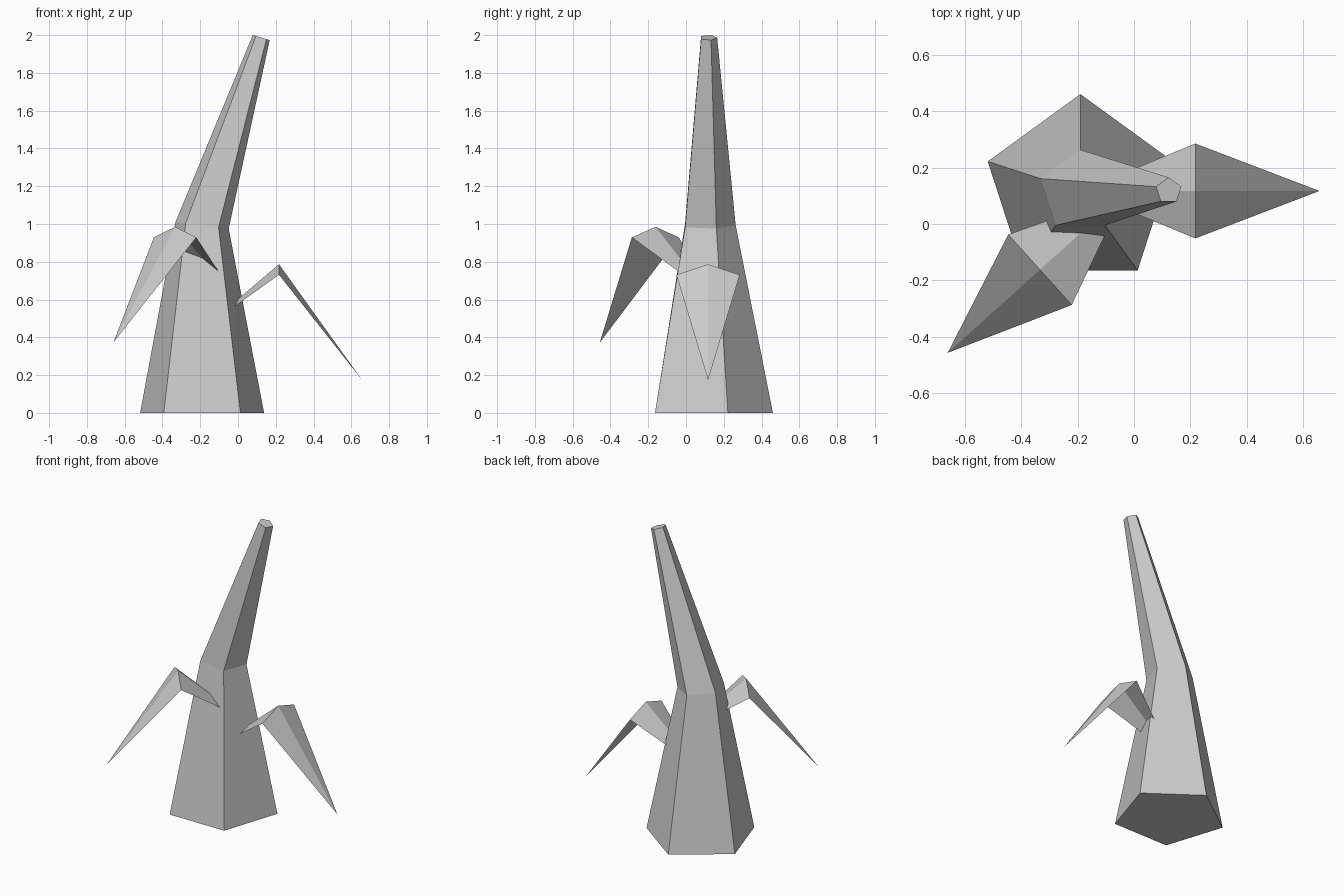
import bpy, math
from mathutils import Matrix, Vector

if "Cube" in bpy.data.objects:
    bpy.data.objects.remove(bpy.data.objects["Cube"])


def make_object(name, verts, faces):
    mesh = bpy.data.meshes.new(name)
    mesh.from_pydata(verts, [], faces)
    mesh.update()
    obj = bpy.data.objects.new(name, mesh)
    bpy.context.collection.objects.link(obj)
    return obj


# Five-sided bent trunk: (centre x, y, z, radius, tilt slope along x)
SIDES = 5
rings = [(-0.19, 0.115, 0.0, 0.345, 0.0),
         (-0.19, 0.115, 0.993, 0.148, -0.125),
         (0.123, 0.118, 1.987, 0.047, -0.3)]
verts = []
for cx, cy, cz, r, slope in rings:
    for i in range(SIDES):
        a = math.radians(90) + math.tau * i / SIDES
        dx = r * math.cos(a)
        verts.append((cx + dx, cy + r * math.sin(a), cz + slope * dx))
faces = [tuple(reversed(range(SIDES))),
         tuple(range(2 * SIDES, 3 * SIDES))]
for k in range(len(rings) - 1):
    for i in range(SIDES):
        j = (i + 1) % SIDES
        faces.append((k * SIDES + i, k * SIDES + j,
                      (k + 1) * SIDES + j, (k + 1) * SIDES + i))
make_object("trunk", verts, faces)


# Drooping folded leaf, origin at the top of its ridge, pointing along +x
def leaf(name, ridge, angle):
    pts = [(0, 0, 0), (0.44, 0, -0.613), (0, 0.168, -0.056),
           (0, -0.168, -0.056), (-0.405, 0, -0.345)]
    obj = make_object(name, pts, [(0, 1, 2), (0, 3, 1), (0, 2, 4), (0, 4, 3)])
    obj.data.transform(Matrix.Translation(Vector(ridge)) @
                       Matrix.Rotation(math.radians(angle), 4, 'Z'))


leaf("right_leaf", (0.217, 0.117, 0.787), 0)
leaf("left_leaf", (-0.333, -0.162, 0.985), 222)
